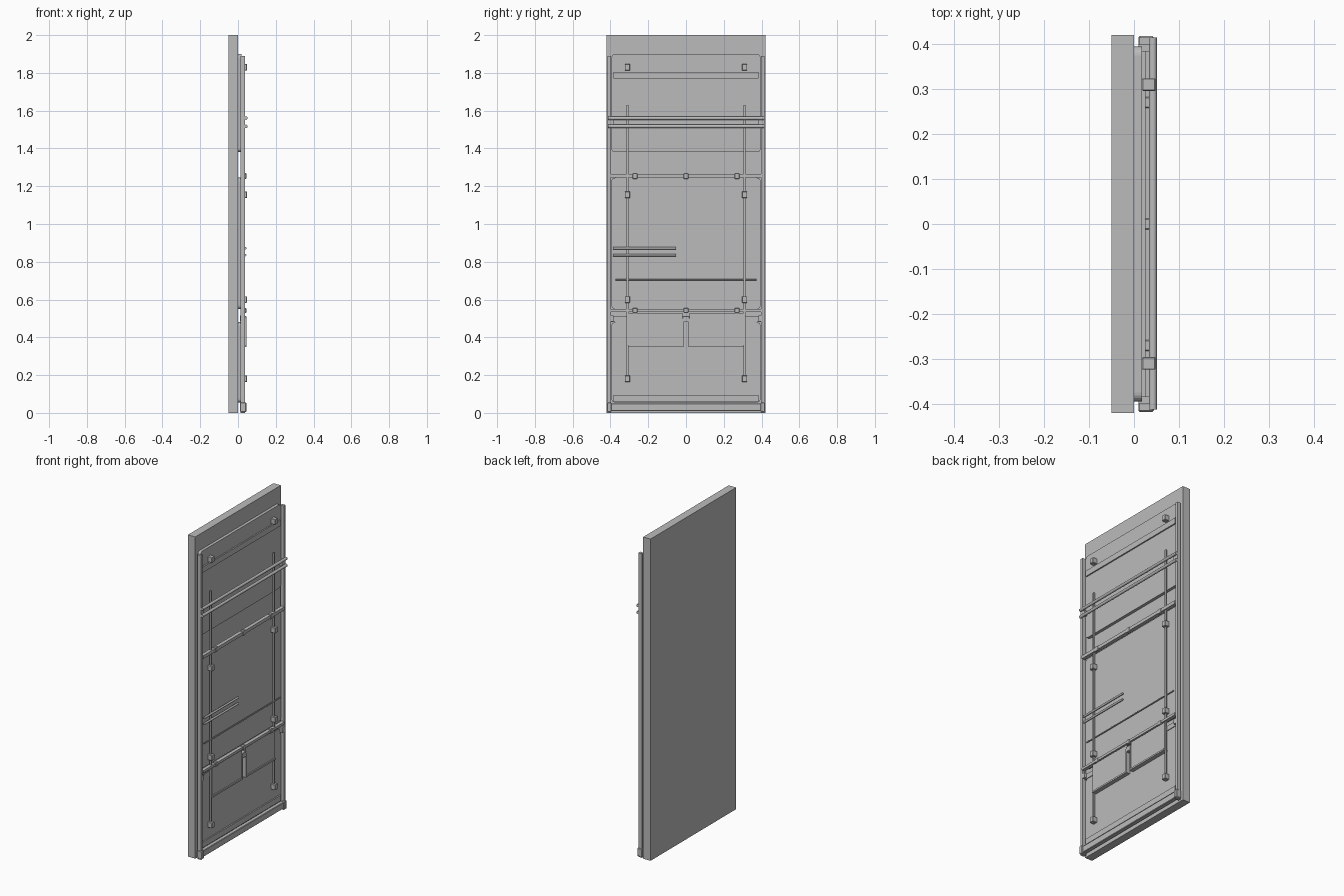
import bpy, bmesh, math

cube = bpy.data.objects.get("Cube")
if cube:
    bpy.data.objects.remove(cube, do_unlink=True)

grey = bpy.data.materials.new("plain_grey")
grey.use_nodes = True
COLOUR = (0.5, 0.5, 0.5, 1)
grey.diffuse_color = COLOUR
grey.node_tree.nodes["Principled BSDF"].inputs["Base Color"].default_value = COLOUR


def finish(name, bm):
    bmesh.ops.recalc_face_normals(bm, faces=bm.faces)
    mesh = bpy.data.meshes.new(name)
    bm.to_mesh(mesh)
    bm.free()
    mesh.materials.append(grey)
    obj = bpy.data.objects.new(name, mesh)
    bpy.context.collection.objects.link(obj)
    return obj


def box(name, x, y, z, bevel=0):
    """Box from (min, max) pairs."""
    bm = bmesh.new()
    bmesh.ops.create_cube(bm, size=1)
    for v in bm.verts:
        for i, (lo, hi) in enumerate((x, y, z)):
            v.co[i] = lo if v.co[i] < 0 else hi
    if bevel:
        bmesh.ops.bevel(bm, geom=bm.edges[:], offset=bevel, segments=1, affect="EDGES")
    return finish(name, bm)


def panel(name, x, y, z, radius=0.02):
    """Flat sheet with rounded corners, facing +x."""
    bm = bmesh.new()
    ring = []
    corners = ((y[1], z[1], -1, -1), (y[0], z[1], 1, -1), (y[0], z[0], 1, 1), (y[1], z[0], -1, 1))
    for k, (cy, cz, sy, sz) in enumerate(corners):
        for i in range(6):
            a = math.pi / 2 * (k + i / 5)
            ring.append(bm.verts.new((x[0], cy + radius * (sy + math.cos(a)),
                                      cz + radius * (sz + math.sin(a)))))
    face = bm.faces.new(ring)
    ext = bmesh.ops.extrude_face_region(bm, geom=[face])
    for v in ext["geom"]:
        if isinstance(v, bmesh.types.BMVert):
            v.co.x = x[1]
    return finish(name, bm)


def rod(name, x, z, y, radius):
    """Round rod along y."""
    bm = bmesh.new()
    bmesh.ops.create_cone(bm, cap_ends=True, segments=12, radius1=radius,
                          radius2=radius, depth=y[1] - y[0])
    for v in bm.verts:
        a, b, c = v.co
        v.co = (x + a, (y[0] + y[1]) / 2 + c, z + b)
    for f in bm.faces:
        f.smooth = len(f.verts) == 4
    return finish(name, bm)


def around(centre, half):
    return (centre - half, centre + half)


# Door slab and the three trim panels
box("slab", (-0.05, 0), (-0.42, 0.42), (0, 2))
for name, z in (("upper_panel", (1.38, 1.9)), ("middle_panel", (0.55, 1.245)),
                ("lower_panel", (0.055, 0.48))):
    panel(name, (0, 0.018), (-0.395, 0.395), z)

# Raised ribs on the panels
for name, z in (("upper_rib", (1.77, 1.805)), ("lower_rib", (0.06, 0.095))):
    box(name, (0.018, 0.026), (-0.385, 0.385), z)

# Parts repeated on both sides
for side, s in (("right", -1), ("left", 1)):
    def span(a, b):
        return tuple(sorted((s * a, s * b)))

    box(f"{side}_side_rail", (0.012, 0.036), span(0.398, 0.415), (0, 1.89))
    box(f"{side}_upright", (0.025, 0.035), around(s * 0.31, 0.005), (0.17, 1.63))
    for z in (1.83, 1.155, 0.6, 0.18):
        box(f"{side}_clip", (0.018, 0.048), around(s * 0.31, 0.014), around(z, 0.017), 0.002)
    for z in (1.535, 0.5):
        box(f"{side}_bracket", (0.01, 0.036), span(0.383, 0.4), around(z, 0.015))
    box(f"{side}_foot", (0.01, 0.044), span(0.395, 0.418), (0.005, 0.055), 0.003)

    # Pocket with its bottom lip and outer flange
    box(f"{side}_pocket", (0.034, 0.037), span(0.018, 0.308), (0.355, 0.53))
    box(f"{side}_pocket_lip", (0.018, 0.044), span(0.018, 0.308), (0.35, 0.36))
    box(f"{side}_pocket_inner_edge", (0.018, 0.044), span(0.014, 0.02), (0.35, 0.5))
    box(f"{side}_flange", (0.016, 0.022), span(0.31, 0.4), (0.48, 0.51))

# Cross bars with small lugs
for name, z in (("upper_cross_bar", (1.245, 1.265)), ("lower_cross_bar", (0.535, 0.55))):
    box(name, (0.02, 0.042), (-0.4, 0.4), z)
    for y in (-0.27, 0, 0.27):
        box("cross_bar_lug", (0.024, 0.044), around(y, 0.012), (z[0] - 0.006, z[1] + 0.004), 0.002)
box("centre_clip", (0.018, 0.044), (-0.019, 0.019), (0.48, 0.512), 0.002)

# Horizontal rods
for z in (1.56, 1.517):
    rod("hand_rail", 0.042, z, (-0.413, 0.415), 0.009)
for z in (0.872, 0.835):
    rod("short_rod", 0.038, z, (-0.387, -0.052), 0.0065)
rod("thin_rod", 0.028, 0.705, (-0.373, 0.373), 0.004)

# Bottom sill
box("sill", (0.012, 0.038), (-0.398, 0.398), (0.01, 0.05), 0.003)
